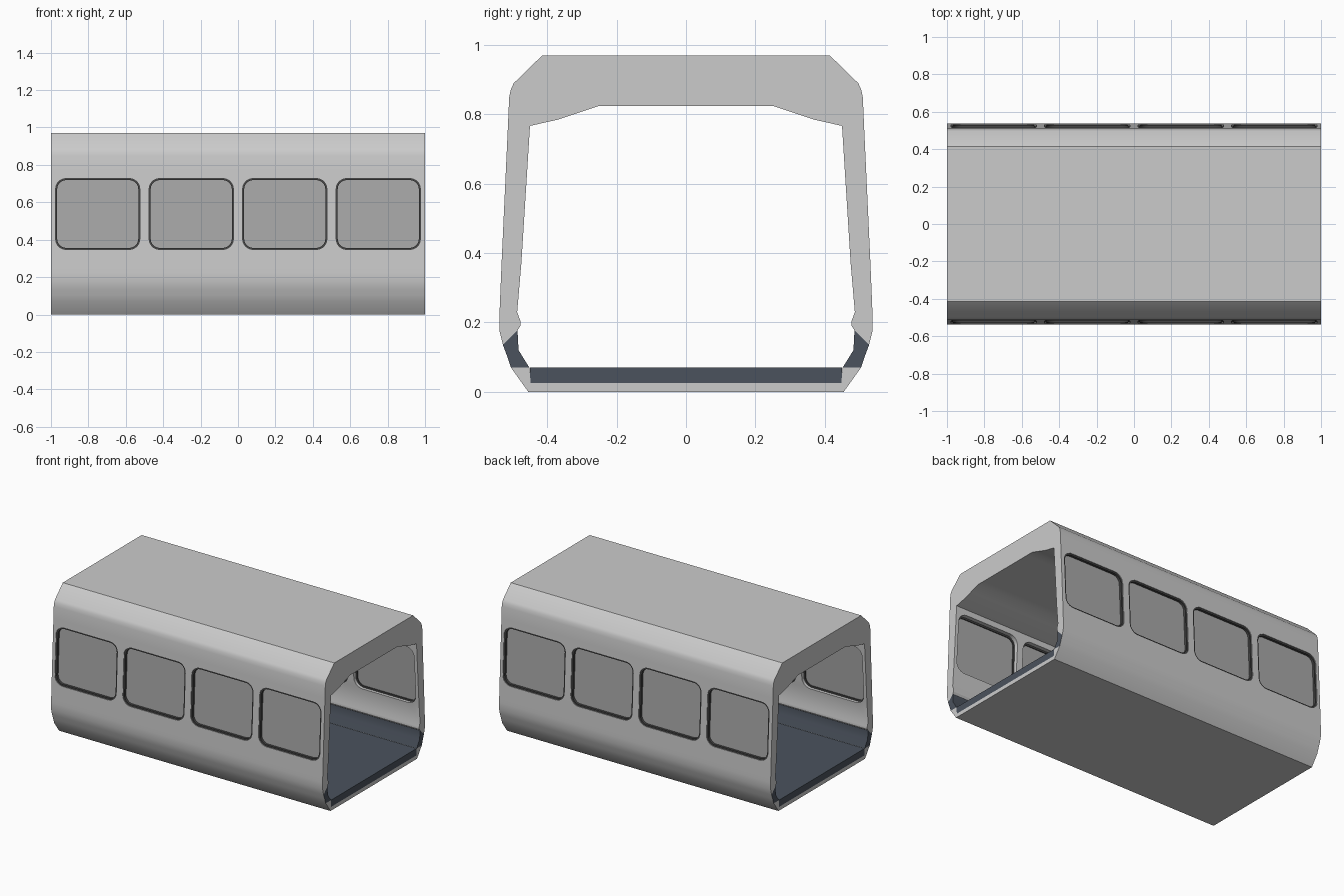
import bpy, bmesh, math

if "Cube" in bpy.data.objects:
    bpy.data.objects.remove(bpy.data.objects["Cube"])

def material(name, col):
    m = bpy.data.materials.new(name)
    m.diffuse_color = (*col, 1)
    m.use_nodes = True
    m.node_tree.nodes["Principled BSDF"].inputs["Base Color"].default_value = m.diffuse_color
    return m

BODY = material("body_grey", (0.62, 0.62, 0.64))
DARK = material("floor_slate", (0.07, 0.085, 0.11))
RUBBER = material("seal_dark", (0.06, 0.06, 0.06))
GLASS = material("pane_grey", (0.4, 0.4, 0.4))

def finish(bm, name, mats):
    bmesh.ops.recalc_face_normals(bm, faces=bm.faces)
    me = bpy.data.meshes.new(name)
    bm.to_mesh(me)
    bm.free()
    ob = bpy.data.objects.new(name, me)
    bpy.context.collection.objects.link(ob)
    for m in mats:
        me.materials.append(m)
    return ob

def activate(ob):
    bpy.ops.object.select_all(action='DESELECT')
    ob.select_set(True)
    bpy.context.view_layer.objects.active = ob

def smooth(ob):
    activate(ob)
    bpy.ops.object.shade_smooth_by_angle(angle=math.radians(30))

# Half cross-section, bottom to top: paired outer and inner points (y, z)
half = [((.455, 0), (.448, .025)), ((.505, .07), (.452, .07)),
        ((.516, .103), (.483, .12)), ((.528, .135), (.486, .177)),
        ((.538, .175), (.478, .19)), ((.538, .22), (.478, .205)),
        ((.537, .25), (.487, .23)), ((.532, .37), (.475, .37)),
        ((.5135, .77), (.45, .767)), ((.51, .85), (.37, .785)),
        ((.505, .873), (.31, .805)), ((.497, .89), (.25, .825)),
        ((.415, .97), (.20, .825))]
N = len(half)
pairs = half + [((-o[0], o[1]), (-i[0], i[1])) for o, i in reversed(half)]

# Body shell: ring profile run along x
bm = bmesh.new()
ring = [[bm.verts.new((x, *p)) for x in (-1, 1) for p in pair] for pair in pairs]
for k in range(2 * N):
    a, b = ring[k], ring[(k + 1) % (2 * N)]
    dark = 1 if k in (1, 2, 2 * N - 4, 2 * N - 3) else 0
    bm.faces.new((a[0], b[0], b[2], a[2]))
    for i, j in ((0, 1), (1, 3), (3, 2)):
        bm.faces.new((a[i], b[i], b[j], a[j])).material_index = dark
shell = finish(bm, "body_shell", [BODY, DARK])

# Window outline helpers
W, H, ZC, R = .456, .385, .5375, .06
CENTRES = (-.75, -.25, .25, .75)

def outline(xc, inset=0):
    w, h, r = W / 2 - inset, H / 2 - inset, R - inset
    pts = []
    for q, (sx, sz) in enumerate(((1, 1), (-1, 1), (-1, -1), (1, -1))):
        for s in range(7):
            t = math.pi / 2 * (q + s / 6)
            pts.append((xc + sx * (w - r) + r * math.cos(t),
                        ZC + sz * (h - r) + r * math.sin(t)))
    return pts

def wall(z, depth):
    return .532 - .0463 * (z - .37) - depth

def bridge(bm, a, b):
    for i in range(len(a)):
        j = (i + 1) % len(a)
        bm.faces.new((a[i], a[j], b[j], b[i]))

# Window openings cut through both walls
bm = bmesh.new()
for xc in CENTRES:
    a, b = [[bm.verts.new((x, y, z)) for x, z in outline(xc)] for y in (-.8, .8)]
    bridge(bm, a, b)
    bm.faces.new(a)
    bm.faces.new(b)
cutter = finish(bm, "window_cutter", [])
cutter.hide_render = True
mod = shell.modifiers.new("windows", 'BOOLEAN')
mod.object = cutter
mod.operation = 'DIFFERENCE'
mod.solver = 'EXACT'
activate(shell)
bpy.ops.object.modifier_apply(modifier="windows")
bpy.data.objects.remove(cutter)
smooth(shell)

# Floor slab
bm = bmesh.new()
bmesh.ops.create_cube(bm, size=1)
for v in bm.verts:
    v.co = (v.co.x * 2, v.co.y * .9, .0475 + v.co.z * .045)
finish(bm, "floor", [DARK])

# Window seals and panes on each side
for side, label in ((-1, "front"), (1, "back")):
    for n, xc in enumerate(CENTRES, 1):
        bm = bmesh.new()
        loops = [[bm.verts.new((x, side * wall(z, d), z)) for x, z in outline(xc, i)]
                 for i, d in ((0, .004), (.011, .004), (.011, .036), (0, .036))]
        for k in range(4):
            bridge(bm, loops[k], loops[(k + 1) % 4])
        smooth(finish(bm, f"window_seal_{label}_{n}", [RUBBER]))

        bm = bmesh.new()
        a, b = [[bm.verts.new((x, side * wall(z, d), z)) for x, z in outline(xc, .008)]
                for d in (.02, .03)]
        bridge(bm, a, b)
        bm.faces.new(a)
        bm.faces.new(b)
        finish(bm, f"window_pane_{label}_{n}", [GLASS])
